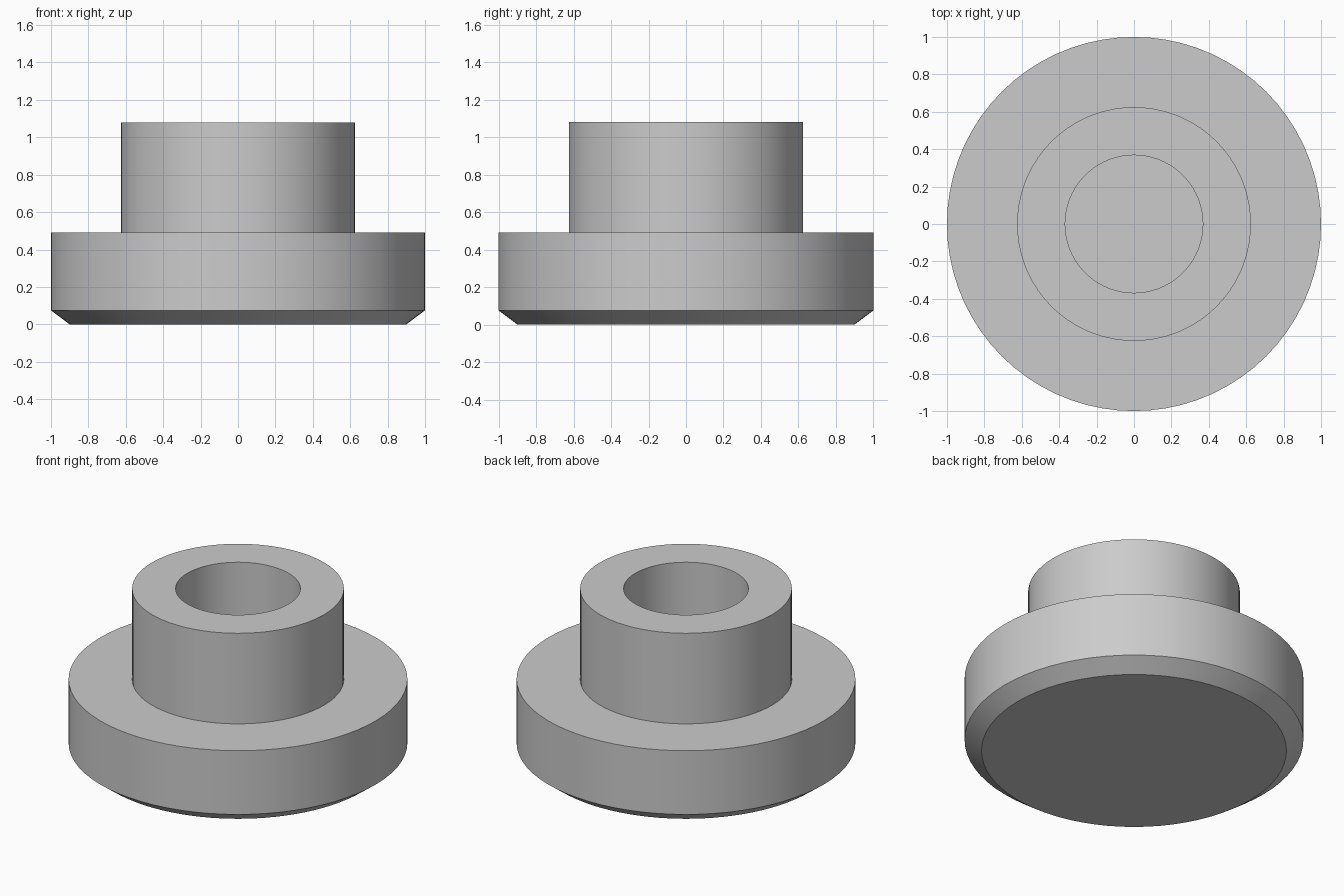
import bpy
import bmesh
import math

cube = bpy.data.objects.get("Cube")
if cube:
    bpy.data.objects.remove(cube)

SEGMENTS = 72

grey = bpy.data.materials.new("plain grey")
grey.use_nodes = True
colour = (0.6, 0.6, 0.6, 1)
grey.diffuse_color = colour
grey.node_tree.nodes["Principled BSDF"].inputs["Base Color"].default_value = colour


def lathe(name, profile):
    """Revolve an (r, z) profile about z; both ends are closed with flat caps."""
    bm = bmesh.new()
    rings = []
    for r, z in profile:
        angles = [math.tau * i / SEGMENTS for i in range(SEGMENTS)]
        rings.append([bm.verts.new((r * math.cos(a), r * math.sin(a), z)) for a in angles])
    for low, high in zip(rings, rings[1:]):
        for i in range(SEGMENTS):
            j = (i + 1) % SEGMENTS
            bm.faces.new((low[i], low[j], high[j], high[i]))
    bm.faces.new(rings[0])
    bm.faces.new(rings[-1])
    bmesh.ops.recalc_face_normals(bm, faces=bm.faces)
    mesh = bpy.data.meshes.new(name)
    bm.to_mesh(mesh)
    bm.free()
    mesh.materials.append(grey)
    obj = bpy.data.objects.new(name, mesh)
    bpy.context.collection.objects.link(obj)
    bpy.ops.object.select_all(action="DESELECT")
    obj.select_set(True)
    bpy.context.view_layer.objects.active = obj
    bpy.ops.object.shade_smooth_by_angle(angle=math.radians(25))
    return obj


# Chamfered flange, hollow stem and blind bore in one closed profile
lathe("flanged_bushing", [
    (0.90, 0.0),     # underside
    (1.0, 0.075),    # chamfer
    (1.0, 0.49),     # flange rim
    (0.625, 0.49),   # shoulder
    (0.625, 1.08),   # stem wall
    (0.368, 1.08),   # stem top
    (0.368, 0.49),   # bore wall down to its flat floor
])
